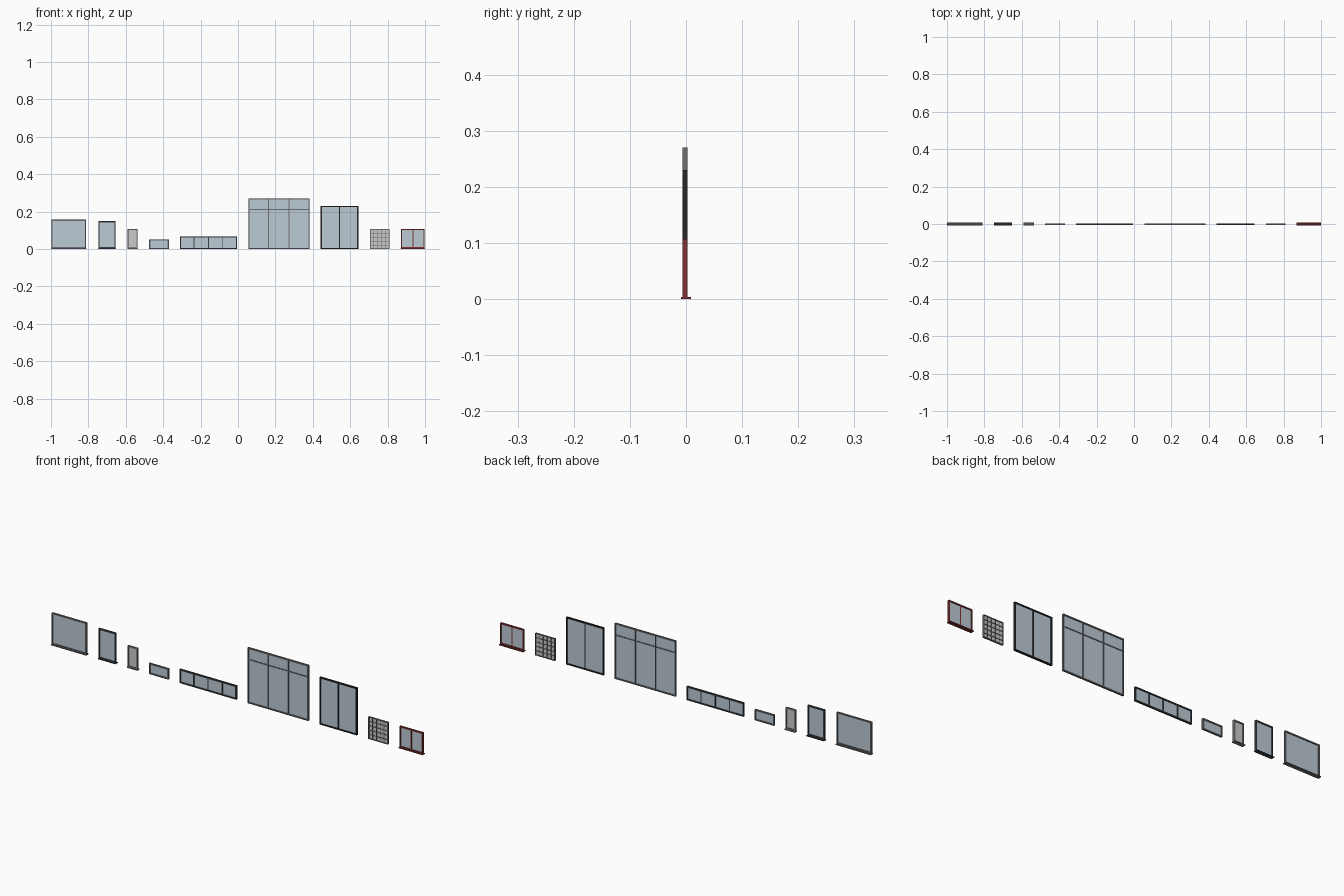
import bpy, bmesh
from mathutils import Matrix, Vector

if "Cube" in bpy.data.objects:
    bpy.data.objects.remove(bpy.data.objects["Cube"])

Y0, Y1 = -0.0065, 0.0028      # frame depth range
YG = (Y0 + Y1) / 2            # glass plane
SILL = 0.004                  # sill thickness


def material(name, rgb):
    m = bpy.data.materials.new(name)
    m.diffuse_color = (*rgb, 1)
    m.use_nodes = True
    m.node_tree.nodes["Principled BSDF"].inputs["Base Color"].default_value = m.diffuse_color
    return m


grey = material("grey_frame", (0.16, 0.16, 0.17))
dark = material("dark_frame", (0.045, 0.05, 0.055))
black = material("black_frame", (0.02, 0.02, 0.022))
pale = material("pale_frame", (0.24, 0.23, 0.22))
red = material("red_frame", (0.22, 0.03, 0.03))
glass = material("clear_glass", (0.5, 0.6, 0.66))
frosted = material("frosted_glass", (0.62, 0.62, 0.62))


def add_boxes(name, boxes, mat):
    """One object made of axis-aligned boxes (x0, x1, y0, y1, z0, z1)."""
    bm = bmesh.new()
    for x0, x1, y0, y1, z0, z1 in boxes:
        centre = Vector((x0 + x1, y0 + y1, z0 + z1)) / 2
        size = (x1 - x0, y1 - y0, z1 - z0)
        bmesh.ops.create_cube(bm, size=1, matrix=Matrix.Translation(centre) @ Matrix.Diagonal((*size, 1)))
    mesh = bpy.data.meshes.new(name)
    bm.to_mesh(mesh)
    bm.free()
    mesh.materials.append(mat)
    bpy.context.collection.objects.link(bpy.data.objects.new(name, mesh))


def window(name, x0, x1, top, mat, pane=glass, posts=(), rails=(), sill=False, w=0.006, bar=0.005):
    """posts are fractions of the width, rails are fractions of the height."""
    if sill:
        add_boxes(name + "_sill", [(x0, x1, -0.009, 0.009, 0, SILL)], mat)
        x0, x1 = x0 + 0.002, x1 - 0.002
    z0 = SILL if sill else 0
    # outer frame: two jambs, head and bottom rail
    parts = [(x0, x0 + w, Y0, Y1, z0, top), (x1 - w, x1, Y0, Y1, z0, top),
             (x0 + w, x1 - w, Y0, Y1, top - w, top), (x0 + w, x1 - w, Y0, Y1, z0, z0 + w)]
    # inner bars, slightly set back from the frame faces
    ya, yb, h = Y0 + 0.001, Y1 - 0.001, bar / 2
    for p in posts:
        x = x0 + (x1 - x0) * p
        parts.append((x - h, x + h, ya, yb, z0 + w, top - w))
    for r in rails:
        z = z0 + (top - z0) * r
        parts.append((x0 + w, x1 - w, ya + 0.0003, yb - 0.0003, z - h, z + h))
    add_boxes(name + "_frame", parts, mat)
    add_boxes(name + "_pane", [(x0 + w, x1 - w, YG - 0.001, YG + 0.001, z0 + w, top - w)], pane)


fifths = [i / 5 for i in range(1, 5)]
window("large_fixed_window", -1.0, -0.81, 0.157, grey, sill=True)
window("casement_window", -0.748, -0.653, 0.149, dark, sill=True)
window("narrow_frosted_window", -0.592, -0.535, 0.107, pale, frosted, sill=True)
window("small_vent_window", -0.475, -0.37, 0.052, grey)
window("ribbon_window", -0.311, -0.005, 0.067, dark, posts=(0.25, 0.5, 0.75))
window("tall_glazed_wall", 0.055, 0.382, 0.27, grey, posts=(1 / 3, 2 / 3), rails=(0.785,))
window("sliding_door", 0.442, 0.643, 0.23, black, posts=(0.5,))
window("glass_block_window", 0.705, 0.81, 0.107, grey, frosted, fifths, fifths, w=0.003, bar=0.003)
window("red_double_window", 0.87, 1.0, 0.107, red, posts=(0.5,), sill=True)
